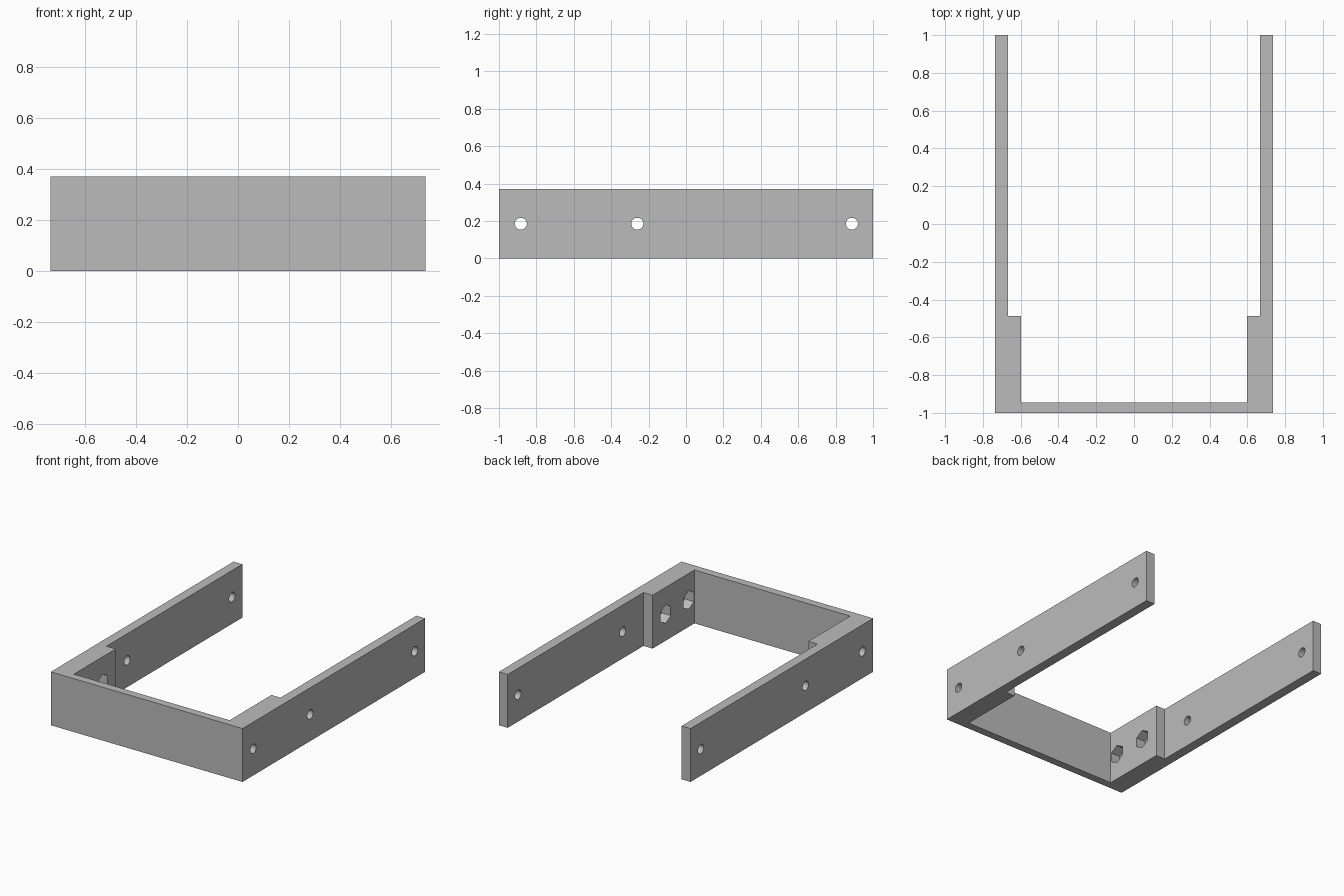
import bpy, bmesh, math
from mathutils import Matrix

if "Cube" in bpy.data.objects:
    bpy.data.objects.remove(bpy.data.objects["Cube"])

HEIGHT = 0.37
MID = HEIGHT / 2

grey = bpy.data.materials.new("plain grey")
grey.use_nodes = True
colour = (0.5, 0.5, 0.5, 1)
grey.diffuse_color = colour
grey.node_tree.nodes["Principled BSDF"].inputs["Base Color"].default_value = colour


def finish(name, bm):
    bmesh.ops.recalc_face_normals(bm, faces=bm.faces)
    mesh = bpy.data.meshes.new(name)
    bm.to_mesh(mesh)
    bm.free()
    mesh.materials.append(grey)
    obj = bpy.data.objects.new(name, mesh)
    bpy.context.collection.objects.link(obj)
    return obj


def drill(bm, y, radius, sides, x0, x1, turn=0):
    """Prism along x, used to cut holes and nut pockets."""
    place = (Matrix.Translation(((x0 + x1) / 2, y, MID))
             @ Matrix.Rotation(math.pi / 2, 4, 'Y') @ Matrix.Rotation(turn, 4, 'Z'))
    bmesh.ops.create_cone(bm, cap_ends=True, segments=sides, radius1=radius,
                          radius2=radius, depth=abs(x1 - x0), matrix=place)


# U-shaped bracket: half outline, mirrored and extruded upward
half = [(0.735, -1), (0.735, 1), (0.667, 1), (0.667, -0.487),
        (0.597, -0.487), (0.597, -0.945)]
outline = half + [(-x, y) for x, y in reversed(half)]
bm = bmesh.new()
base = bm.faces.new([bm.verts.new((x, y, 0)) for x, y in outline])
top = bmesh.ops.extrude_face_region(bm, geom=[base])["geom"]
bmesh.ops.translate(bm, vec=(0, 0, HEIGHT),
                    verts=[v for v in top if isinstance(v, bmesh.types.BMVert)])
bracket = finish("bracket", bm)

# Screw holes through both arms, and hexagonal nut pockets in the thick blocks
holes, pockets = bmesh.new(), bmesh.new()
for side in (-1, 1):
    for y in (-0.883, -0.26, 0.887):
        drill(holes, y, 0.032, 24, side * 0.5, side * 0.8)
    for y in (-0.883, -0.63):
        drill(pockets, y, 0.064, 6, side * 0.55, side * 0.667, math.pi / 6)

for name, cutter_bm in (("screw_hole_cutter", holes), ("nut_pocket_cutter", pockets)):
    cutter = finish(name, cutter_bm)
    cutter.hide_render = True
    cut = bracket.modifiers.new(name, 'BOOLEAN')
    cut.operation = 'DIFFERENCE'
    cut.solver = 'EXACT'
    cut.object = cutter
    bpy.context.view_layer.objects.active = bracket
    bpy.ops.object.modifier_apply(modifier=cut.name)
    bpy.data.objects.remove(cutter)
